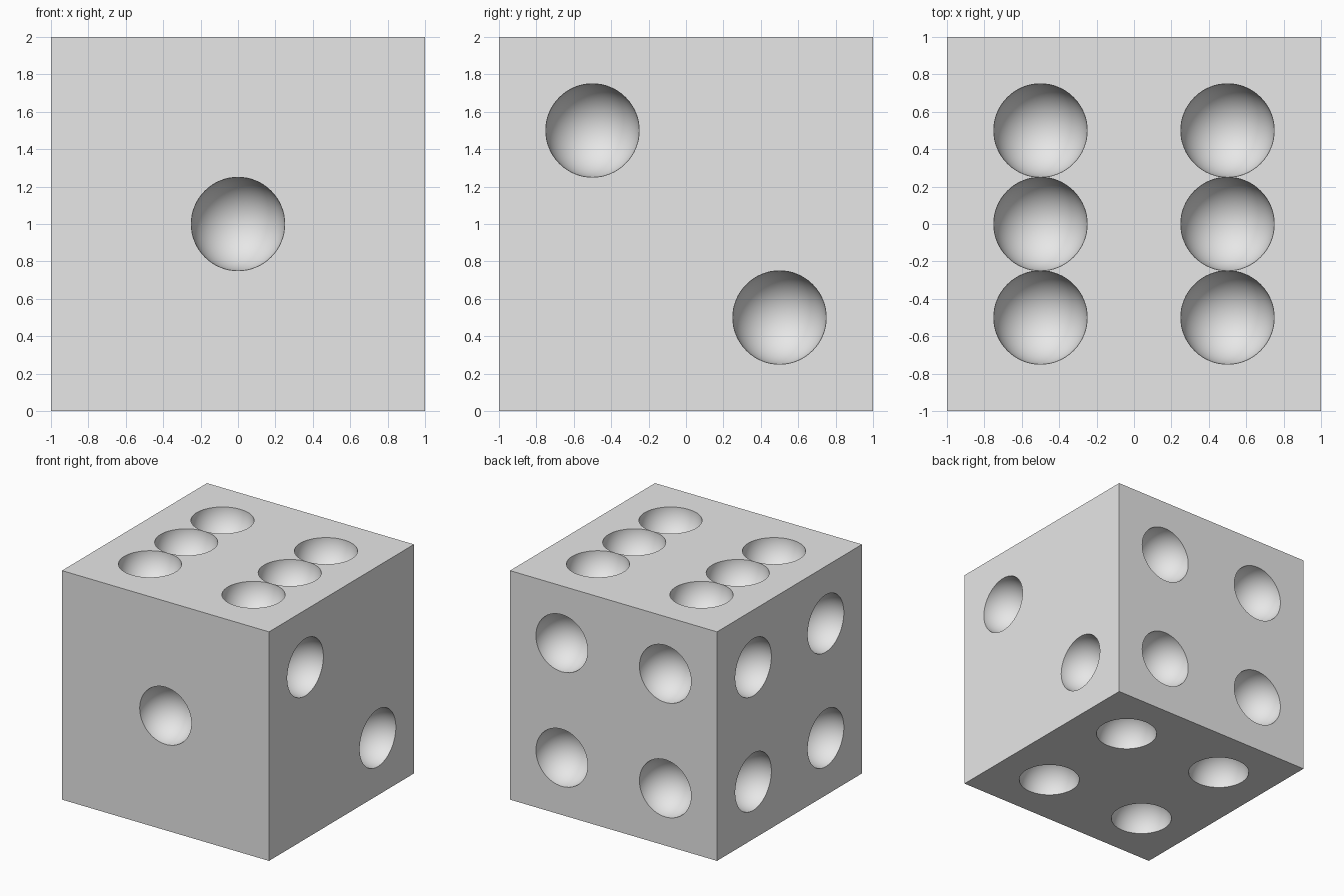
import bpy, bmesh, math
from mathutils import Matrix, Vector

cube = bpy.data.objects.get("Cube")
if cube:
    bpy.data.objects.remove(cube, do_unlink=True)

PIP_RADIUS = 0.25
CENTRE = Vector((0, 0, 1))

grey = bpy.data.materials.new("light_grey")
grey.use_nodes = True
grey.diffuse_color = (0.8, 0.8, 0.8, 1)
grey.node_tree.nodes["Principled BSDF"].inputs["Base Color"].default_value = (0.8, 0.8, 0.8, 1)


def add_object(name, bm):
    mesh = bpy.data.meshes.new(name)
    bm.to_mesh(mesh)
    bm.free()
    mesh.materials.append(grey)
    obj = bpy.data.objects.new(name, mesh)
    bpy.context.collection.objects.link(obj)
    return obj


# Pip layouts, in each face's own two remaining axes
h = 0.5
one = [(0, 0)]
two = [(-h, h), (h, -h)]
four = [(a, b) for a in (-h, h) for b in (-h, h)]
six = [(a, b) for a in (-h, h) for b in (-h, 0, h)]

# Each face: outward normal, first axis, second axis, layout
X, Y, Z = Vector((1, 0, 0)), Vector((0, 1, 0)), Vector((0, 0, 1))
faces = [
    (-Y, X, Z, one),
    (Y, X, Z, four),
    (X, Y, Z, two),
    (-X, Y, Z, four),
    (Z, X, Y, six),
    (-Z, X, Y, four),
]

# Die body
bm = bmesh.new()
bmesh.ops.create_cube(bm, size=2, matrix=Matrix.Translation(CENTRE))
die = add_object("die_body", bm)

# Spheres centred on the faces, poles pointing outward
bm = bmesh.new()
for normal, u, v, layout in faces:
    turn = Z.rotation_difference(normal).to_matrix().to_4x4()
    for a, b in layout:
        place = Matrix.Translation(CENTRE + normal + u * a + v * b)
        bmesh.ops.create_uvsphere(bm, u_segments=64, v_segments=33,
                                  radius=PIP_RADIUS, matrix=place @ turn)
cutter = add_object("pip_cutter", bm)
cutter.hide_render = True

# Hollow out the pips
cut = die.modifiers.new("pips", 'BOOLEAN')
cut.operation = 'DIFFERENCE'
cut.solver = 'EXACT'
cut.object = cutter
bpy.ops.object.select_all(action='DESELECT')
die.select_set(True)
bpy.context.view_layer.objects.active = die
bpy.ops.object.modifier_apply(modifier=cut.name)
bpy.data.objects.remove(cutter, do_unlink=True)

# Smooth hollows with crisp rims
bpy.ops.object.shade_smooth_by_angle(angle=math.radians(40))
